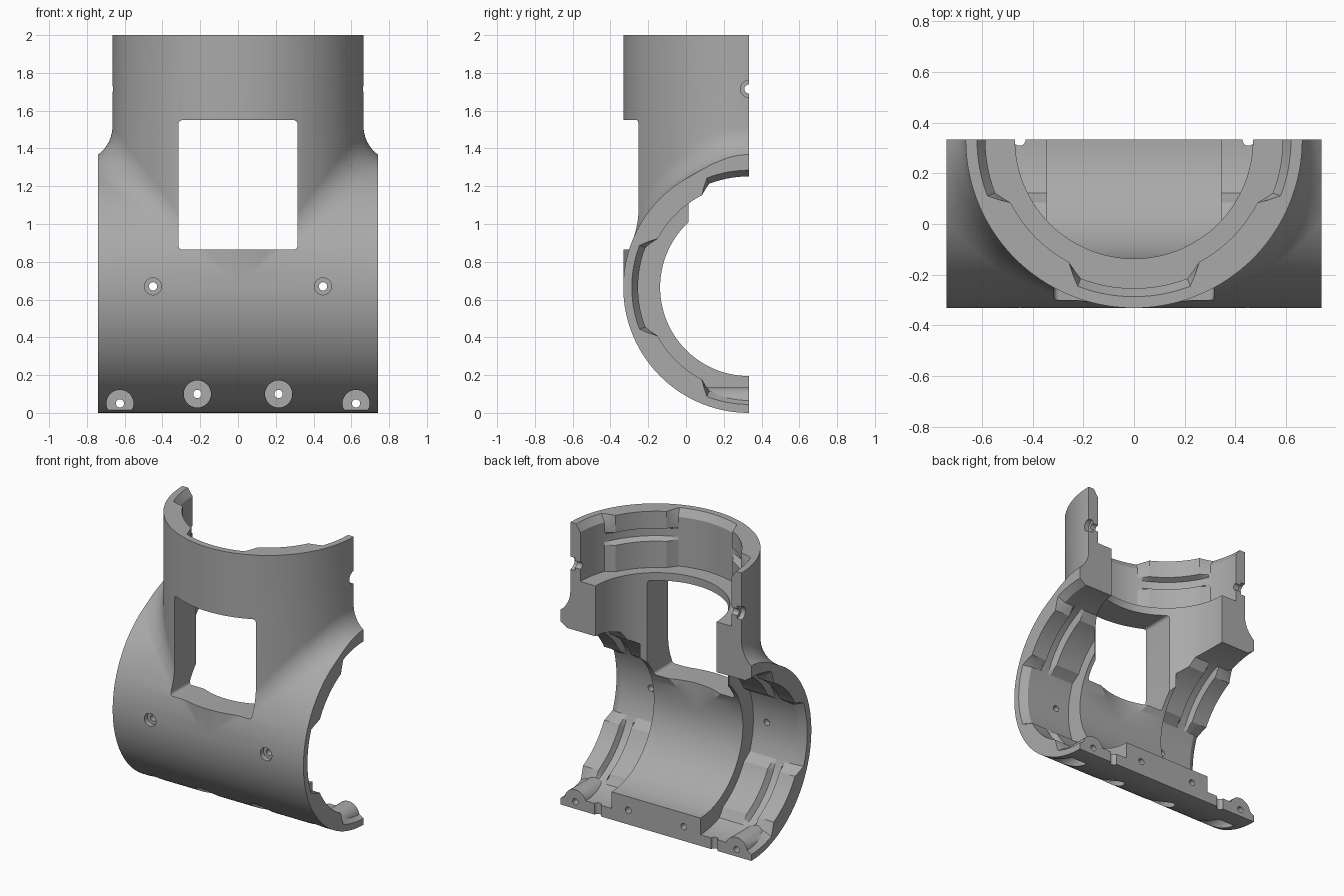
import bpy, bmesh, math
from math import sin, cos, radians
from mathutils import Vector, Matrix

if "Cube" in bpy.data.objects:
    bpy.data.objects.remove(bpy.data.objects["Cube"])

AY, AZ = 0.333, 0.665          # the two pipe axes cross at (0, AY, AZ)
R, BORE, FILLET = 0.665, 0.47, 0.19
HALF, TOP, DEPTH = 0.74, 2.0, 0.395
X, Y, Z = Vector((1, 0, 0)), Vector((0, 1, 0)), Vector((0, 0, 1))


def finish(bm, name):
    bmesh.ops.recalc_face_normals(bm, faces=bm.faces[:])
    mesh = bpy.data.meshes.new(name)
    bm.to_mesh(mesh)
    bm.free()
    obj = bpy.data.objects.new(name, mesh)
    bpy.context.collection.objects.link(obj)
    return obj


def rod(name, start, end, radius, sides=32):
    start, end = Vector(start), Vector(end)
    axis = end - start
    bm = bmesh.new()
    bmesh.ops.create_cone(bm, cap_ends=True, segments=sides, radius1=radius,
                          radius2=radius, depth=axis.length)
    turn = axis.to_track_quat('Z', 'Y').to_matrix().to_4x4()
    bm.transform(Matrix.Translation((start + end) / 2) @ turn)
    return finish(bm, name)


def box(name, low, high, rounding=0):
    low, high = Vector(low), Vector(high)
    bm = bmesh.new()
    bmesh.ops.create_cube(bm, size=1)
    bm.transform(Matrix.Translation((low + high) / 2) @ Matrix.Diagonal((*(high - low), 1)))
    if rounding:
        edges = [e for e in bm.edges
                 if abs((e.verts[0].co - e.verts[1].co).normalized().y) > 0.9]
        bmesh.ops.bevel(bm, geom=edges, offset=rounding, segments=4,
                        profile=0.5, affect='EDGES')
    return finish(bm, name)


def loft(name, rings):
    """Closed solid through a list of equal closed sections."""
    bm = bmesh.new()
    rows = [[bm.verts.new(p) for p in ring] for ring in rings]
    n = len(rows[0])
    for a, b in zip(rows, rows[1:]):
        for i in range(n):
            j = (i + 1) % n
            bm.faces.new((a[i], a[j], b[j], b[i]))
    bm.faces.new(rows[0])
    bm.faces.new(rows[-1])
    return finish(bm, name)


def combine(target, tool, operation='DIFFERENCE'):
    mod = target.modifiers.new("combine", 'BOOLEAN')
    mod.operation, mod.solver, mod.object = operation, 'EXACT', tool
    bpy.context.view_layer.update()
    graph = bpy.context.evaluated_depsgraph_get()
    mesh = bpy.data.meshes.new_from_object(target.evaluated_get(graph))
    target.modifiers.clear()
    target.data = mesh
    bpy.data.objects.remove(tool)


def fillet(side):
    """Rolling-ball fillet in the crotch between the pipes."""
    rings = []
    for k in range(41):
        t = radians(-8 + 94 * k / 40)
        c, s = cos(t), sin(t)
        r = R - 0.0008
        ball = Vector(((r + FILLET) * c, -(r + FILLET) * s, (r + FILLET) * c))
        ring = [Vector((0.85 * r * c, -0.85 * r * s, 0.85 * r * c))]
        d1, d2 = Vector((-c, s, 0)), Vector((0, s, -c))
        gap = d1.angle(d2)
        for i in range(11):
            f = i / 10
            d = (d1 * sin((1 - f) * gap) + d2 * sin(f * gap)) / sin(gap)
            ring.append(ball + d * FILLET)
        rings.append([(side * p.x, p.y + AY, p.z + AZ) for p in ring])
    return loft("crotch_fillet", rings)


# Socket: rows of (depth, radius between ribs, radius at ribs)
SOCKET = [(-0.05, 0.62, 0.547), (0, 0.62, 0.547), (0.05, 0.587, 0.547),
          (0.12, 0.587, 0.547), (0.135, 0.587, 0.587), (0.19, 0.587, 0.587),
          (0.21, 0.587, 0.547), (DEPTH, 0.587, 0.547)]


def rib_amount(angle):
    a = abs((angle + 180) % 360 - 180)
    return max(0, min(1, (a - 21) / 7, (69 - a) / 6))


def socket(origin, inward, sideways):
    angles = [3 * i for i in range(120)] 
    angles += [s * a for s in (1, -1) for a in (28, 29)]
    angles = sorted({a % 360 for a in angles})
    rings = []
    for depth, plain, rib in SOCKET:
        ring = []
        for a in angles:
            k = rib_amount(a)
            r = plain * (1 - k) + rib * k
            ring.append(origin + inward * depth
                        + r * (-Y * cos(radians(a)) + sideways * sin(radians(a))))
        rings.append(ring)
    return loft("socket_cutter", rings)


# Outer skin: two crossing pipes with fillets, trimmed to the half shell
shell = rod("tee_half_shell", (-1, AY, AZ), (1, AY, AZ), R, 160)
combine(shell, rod("riser", (0, AY, AZ), (0, AY, 2.2), R - 0.0004, 160), 'UNION')
for side in (1, -1):
    combine(shell, fillet(side), 'UNION')
combine(shell, box("trim", (-HALF, -1, -0.5), (HALF, AY, TOP)), 'INTERSECT')

# Through bores
combine(shell, rod("run_bore", (-1, AY, AZ), (1, AY, AZ), BORE, 128))
combine(shell, rod("riser_bore", (0, AY, AZ), (0, AY, 2.2), BORE - 0.0004, 128))

# Ribbed sockets, leaving rounded bosses around the end screws
END_X, RISER_Z, LOW_Z, HIGH_Z = 0.625, 1.89, 0.05, 1.295
run = Vector((0, AY, AZ))
sockets = [(Vector((0, AY, TOP)), -Z, X, [(END_X, RISER_Z), (-END_X, RISER_Z)])]
for s in (1, -1):
    sockets.append((run + X * HALF * s, -X * s, Z,
                    [(s * END_X, LOW_Z), (s * END_X, HIGH_Z)]))
for origin, inward, sideways, bosses in sockets:
    cutter = socket(origin, inward, sideways)
    for x, z in bosses:
        combine(cutter, rod("boss", (x, 0.11, z), (x, 1.2, z), 0.085))
    combine(shell, cutter)

# Front window
combine(shell, box("window", (-0.315, -1, 0.865), (0.315, 0.06, 1.55), 0.02))

# Clamping screws: wide head recess and a hole through to the split face
for s in (1, -1):
    for x, z in ((END_X, RISER_Z), (END_X, HIGH_Z), (END_X, LOW_Z), (0.215, 0.1)):
        combine(shell, rod("head_recess", (s * x, -1, z), (s * x, 0.19, z), 0.072))
        combine(shell, rod("screw_hole", (s * x, -1, z), (s * x, 1, z), 0.022, 20))

# Small radial set screws on the front
for x, z in ((0, 1.715), (0.45, 0.67), (-0.45, 0.67)):
    combine(shell, rod("set_recess", (x, -1, z), (x, AY - R + 0.035, z), 0.045))
    combine(shell, rod("set_hole", (x, -1, z), (x, 0, z), 0.022, 20))

# Half holes on the split face
for s in (1, -1):
    for centre, out, radius in ((Vector((s * 0.452, AY, AZ)), -Z, R),
                                (Vector((0, AY, 1.715)), X * s, R)):
        combine(shell, rod("half_recess", centre + out * (radius - 0.035),
                           centre + out, 0.045))
        combine(shell, rod("half_hole", centre + out * 0.5, centre + out, 0.024, 20))

# Plain grey finish
grey = bpy.data.materials.new("plain grey")
grey.use_nodes = True
colour = (0.4, 0.4, 0.4, 1)
grey.diffuse_color = colour
grey.node_tree.nodes["Principled BSDF"].inputs["Base Color"].default_value = colour
shell.data.materials.clear()
shell.data.materials.append(grey)
for face in shell.data.polygons:
    face.material_index = 0

bpy.ops.object.select_all(action='DESELECT')
shell.select_set(True)
bpy.context.view_layer.objects.active = shell
bpy.ops.object.shade_smooth_by_angle(angle=radians(25))
